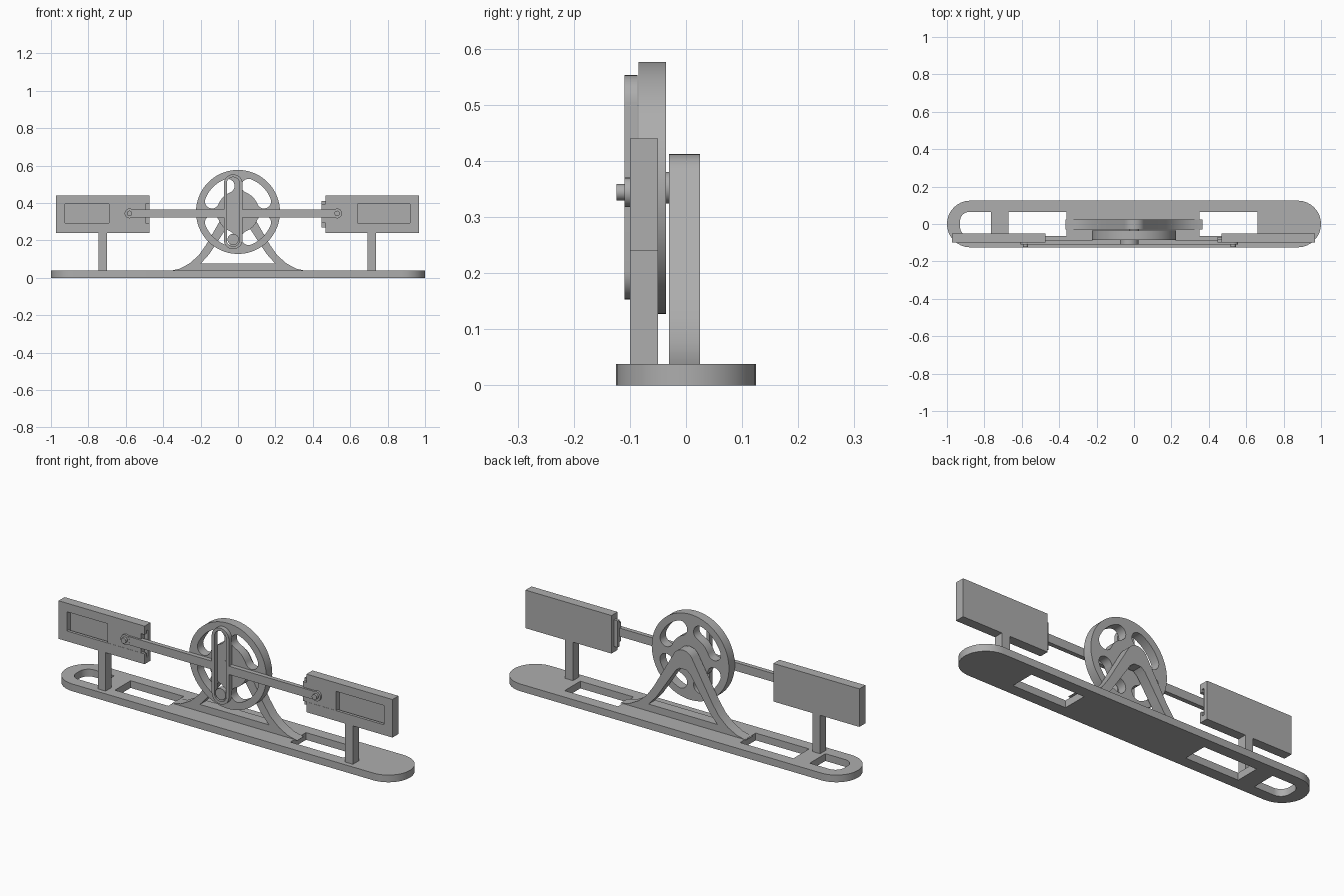
import bpy, bmesh
from math import sin, cos, pi, radians
from mathutils import Matrix

if "Cube" in bpy.data.objects:
    bpy.data.objects.remove(bpy.data.objects["Cube"])

grey = bpy.data.materials.new("plain grey")
grey.use_nodes = True
COLOUR = (0.42, 0.42, 0.42, 1)
grey.diffuse_color = COLOUR
grey.node_tree.nodes["Principled BSDF"].inputs["Base Color"].default_value = COLOUR

# Local profile plane (u, v) and extrusion direction for each axis
AXES = {
    "X": Matrix(((0, 0, 1, 0), (1, 0, 0, 0), (0, 1, 0, 0), (0, 0, 0, 1))),
    "Y": Matrix(((1, 0, 0, 0), (0, 0, -1, 0), (0, 1, 0, 0), (0, 0, 0, 1))),
    "Z": Matrix.Identity(4),
}


def prism(name, loops, axis, lo, hi):
    """Extrude an outline (with optional hole loops) between lo and hi."""
    curve = bpy.data.curves.new(name, "CURVE")
    curve.dimensions = "2D"
    curve.fill_mode = "BOTH"
    curve.extrude = (hi - lo) / 2
    for loop in loops:
        spline = curve.splines.new("POLY")
        spline.points.add(len(loop) - 1)
        for point, (u, v) in zip(spline.points, loop):
            point.co = (u, v, 0, 1)
        spline.use_cyclic_u = True
    temp = bpy.data.objects.new(name + "_outline", curve)
    mesh = bpy.data.meshes.new_from_object(temp)
    bpy.data.objects.remove(temp)
    mesh.name = name
    mesh.transform(AXES[axis])
    mid = (lo + hi) / 2
    mesh.transform(Matrix.Translation([mid if axis == a else 0 for a in "XYZ"]))
    bm = bmesh.new()
    bm.from_mesh(mesh)
    bmesh.ops.remove_doubles(bm, verts=bm.verts, dist=1e-5)
    bmesh.ops.recalc_face_normals(bm, faces=bm.faces)
    bm.to_mesh(mesh)
    bm.free()
    mesh.materials.clear()
    mesh.materials.append(grey)
    obj = bpy.data.objects.new(name, mesh)
    bpy.context.collection.objects.link(obj)
    return obj


def arc(cx, cy, r, a0, a1, n=16):
    return [(cx + r * cos(radians(a0 + (a1 - a0) * i / n)),
             cy + r * sin(radians(a0 + (a1 - a0) * i / n))) for i in range(n + 1)]


def circle(cx, cy, r, n=48):
    return arc(cx, cy, r, 0, 360, n)[:-1]


def rect(x0, x1, y0, y1):
    return [(x0, y0), (x1, y0), (x1, y1), (x0, y1)]


def stadium(cx, cy, half_h, r):
    return arc(cx, cy + half_h - r, r, 0, 180) + arc(cx, cy - half_h + r, r, 180, 360)


def bean(cx, cy, r0, r1, a0, a1):
    """Curved slot with fully rounded ends."""
    rm, re = (r0 + r1) / 2, (r1 - r0) / 2
    def end(a, b0, b1):
        return arc(cx + rm * cos(radians(a)), cy + rm * sin(radians(a)), re, b0, b1, 10)[1:-1]
    return (arc(cx, cy, r1, a0, a1) + end(a1, a1, a1 + 180)
            + arc(cx, cy, r0, a1, a0) + end(a0, a0 + 180, a0 + 360))


HUB = 0.352    # flywheel axis height
ROD = 0.344    # connecting rod height

# Base with rounded ends and window cut-outs
outline = arc(0.875, 0, 0.125, -90, 90) + arc(-0.875, 0, 0.125, 90, 270)
end_window = [(-0.765, -0.065), (-0.765, 0.065)] \
    + arc(-0.88, 0.015, 0.05, 90, 180, 8) + arc(-0.88, -0.015, 0.05, 180, 270, 8)
prism("base", [outline, end_window, rect(-0.67, -0.36, -0.065, 0.065),
               rect(0.35, 0.66, -0.065, 0.065)], "Z", 0, 0.038)

# Flared support frame
half = [(0.365, 0.036), (0.31, 0.049), (0.26, 0.076), (0.21, 0.12), (0.17, 0.177)]
frame = half + arc(0, HUB, 0.06, 30, 150) + [(-x, z) for x, z in reversed(half)]
inner = [(0.2, 0.075), (0.155, 0.125), (0.115, 0.185), (0.042, 0.295), (0.02, 0.312)]
hole = inner + [(-x, z) for x, z in reversed(inner)]
prism("support_frame", [frame, hole], "Y", -0.03, 0.025)

# Flywheel, axle and crank pin
slots = [bean(0, HUB, 0.112, 0.188, a - 23, a + 23) for a in (45, 135, 225, 315)]
prism("flywheel", [circle(0, HUB, 0.2245, 96)] + slots, "Y", -0.085, -0.036)
prism("axle", [circle(0, HUB, 0.028)], "Y", -0.09, -0.02)
prism("crank_pin", [circle(-0.026, 0.205, 0.03)], "Y", -0.108, -0.08)

# Slotted yoke
prism("yoke", [stadium(-0.026, HUB + 0.001, 0.2, 0.05),
               stadium(-0.026, HUB + 0.001, 0.185, 0.034)], "Y", -0.11, -0.086)


def t_section(grow):
    """Piston section in (y, z): wide flange behind, narrow neck in front."""
    front = -0.1 - grow
    return [(front, 0.294), (-0.085, 0.294), (-0.085, 0.27), (-0.07, 0.27),
            (-0.07, 0.41), (-0.085, 0.41), (-0.085, 0.395), (front, 0.395)]


# Cylinder blocks, pistons, posts and rods
SIDES = (
    ("right", -0.973, -0.473, (-0.925, -0.4), (-0.69, -0.495), (-0.745, -0.7), -0.58, -0.062),
    ("left", 0.468, 0.968, (0.4, 0.92), (0.446, 0.64), (0.692, 0.738), 0.53, 0.01),
)
for side, x0, x1, cavity, piston, post, eye, joint in SIDES:
    block = prism(side + "_cylinder", [rect(x0, x1, 0.24, 0.44)], "Y", -0.1, -0.05)
    cutter = prism(side + "_cutter", [t_section(0.02)], "X", *cavity)
    cutter.hide_render = True
    cut = block.modifiers.new("slide_channel", "BOOLEAN")
    cut.operation, cut.solver, cut.object = "DIFFERENCE", "EXACT", cutter
    bpy.context.view_layer.update()
    done = bpy.data.meshes.new_from_object(
        block.evaluated_get(bpy.context.evaluated_depsgraph_get()))
    block.modifiers.clear()
    block.data = done
    bpy.data.objects.remove(cutter)

    prism(side + "_piston", [t_section(-0.001)], "X", *piston)
    prism(side + "_post", [rect(*post, 0.036, 0.24)], "Y", -0.1, -0.05)
    prism(side + "_rod", [rect(min(eye, joint), max(eye, joint), ROD - 0.022, ROD + 0.022)],
          "Y", -0.109, -0.086)
    prism(side + "_rod_eye", [circle(eye, ROD, 0.026)], "Y", -0.11, -0.09)
    prism(side + "_rod_pin", [circle(eye, ROD, 0.0145, 32)], "Y", -0.124, -0.09)

# Smooth round walls, keep edges sharp
bpy.ops.object.select_all(action="DESELECT")
for obj in bpy.context.collection.objects:
    if obj.type == "MESH" and grey.name in obj.data.materials:
        obj.select_set(True)
        bpy.context.view_layer.objects.active = obj
bpy.ops.object.shade_smooth_by_angle(angle=radians(30))
